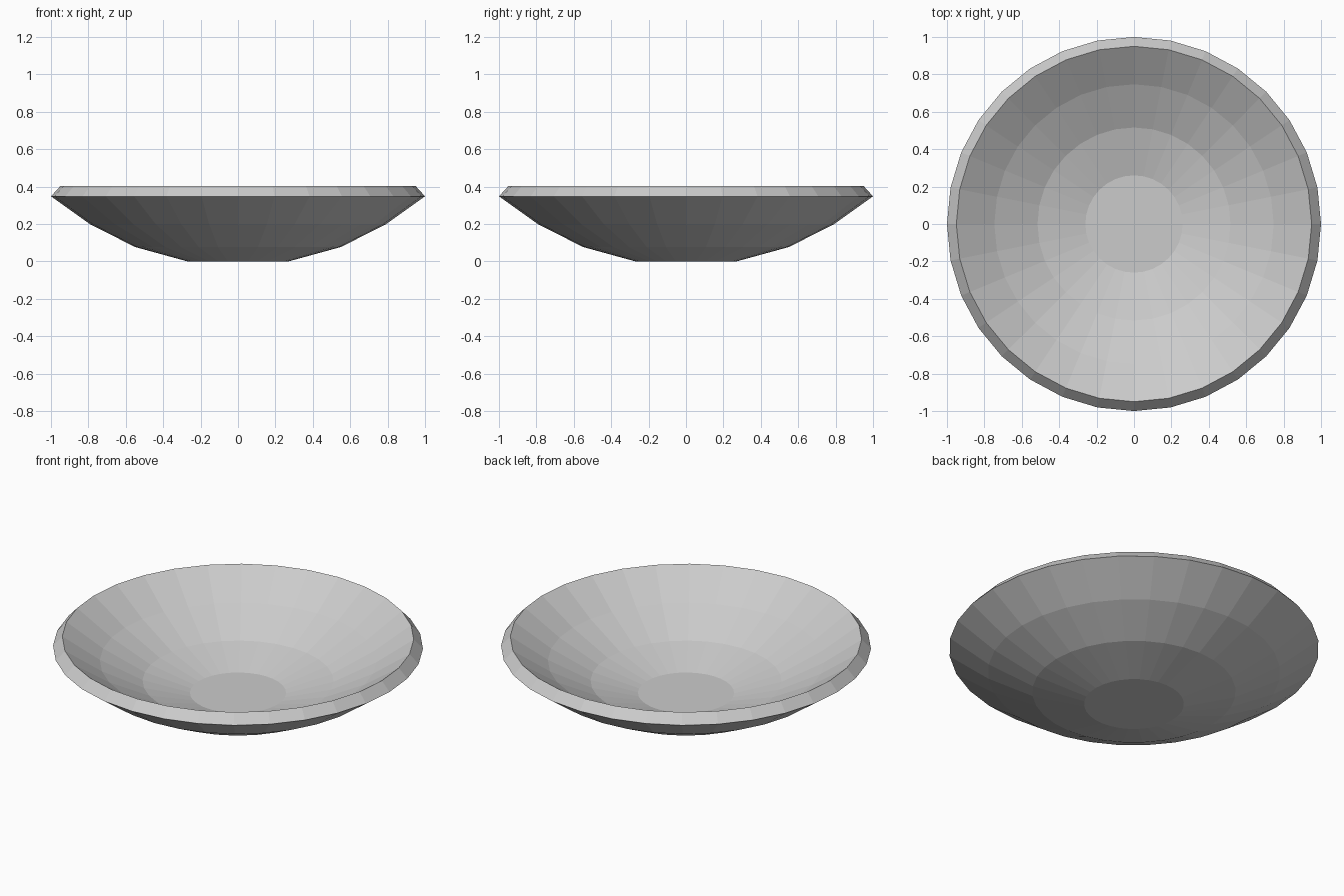
import bpy
import bmesh
from math import cos, sin, tau

SIDES = 32

# Remove the default cube
cube = bpy.data.objects.get("Cube")
if cube:
    bpy.data.objects.remove(cube, do_unlink=True)


def make_material(name, color):
    mat = bpy.data.materials.new(name)
    mat.use_nodes = True
    mat.diffuse_color = color
    mat.node_tree.nodes["Principled BSDF"].inputs["Base Color"].default_value = color
    return mat


def lathe(name, profile, mat):
    """Turn (radius, height) points into a faceted solid with flat end caps."""
    bm = bmesh.new()
    rings = [[bm.verts.new((r * cos(tau * i / SIDES), r * sin(tau * i / SIDES), z))
              for i in range(SIDES)] for r, z in profile]
    for a, b in zip(rings, rings[1:]):
        for i in range(SIDES):
            j = (i + 1) % SIDES
            bm.faces.new((a[i], a[j], b[j], b[i]))
    bm.faces.new(rings[0][::-1])
    bm.faces.new(rings[-1])
    bmesh.ops.recalc_face_normals(bm, faces=bm.faces)
    mesh = bpy.data.meshes.new(name)
    bm.to_mesh(mesh)
    bm.free()
    mesh.materials.append(mat)
    obj = bpy.data.objects.new(name, mesh)
    bpy.context.collection.objects.link(obj)
    return obj


grey = make_material("light grey", (0.6, 0.6, 0.6, 1))

# Outer wall from the foot up, over the slanted rim, and down the inner wall
outer = [(0.27, 0), (0.55, 0.077), (0.79, 0.198), (1, 0.348)]
inner = [(0.95, 0.403), (0.747, 0.265), (0.516, 0.147), (0.26, 0.076)]
lathe("bowl", outer + inner, grey)
